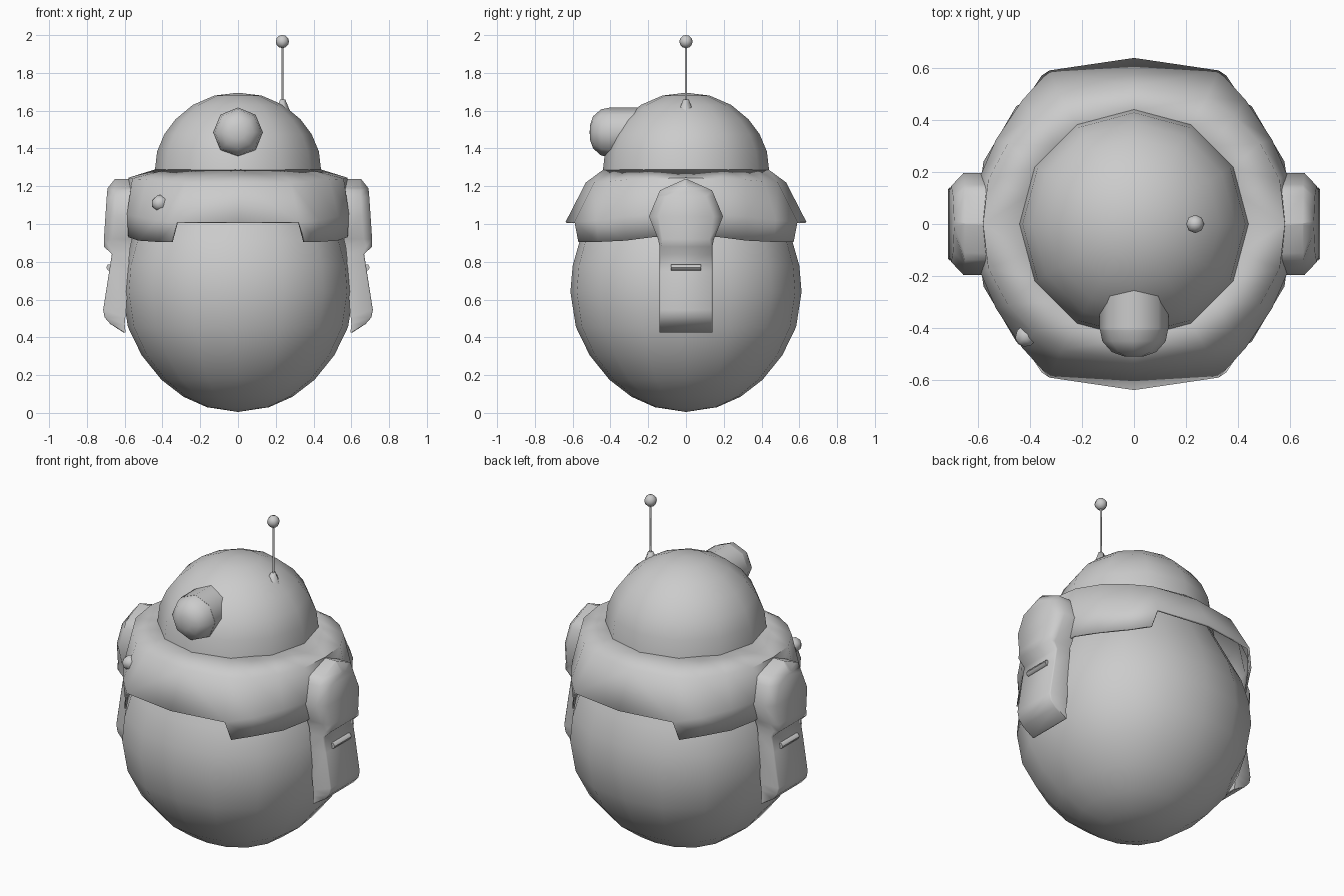
import bpy, bmesh, math

if "Cube" in bpy.data.objects:
    bpy.data.objects.remove(bpy.data.objects["Cube"])


def make(name, verts, faces, angle=40):
    me = bpy.data.meshes.new(name)
    me.from_pydata(verts, [], faces)
    bm = bmesh.new()
    bm.from_mesh(me)
    bmesh.ops.remove_doubles(bm, verts=bm.verts, dist=0.002)
    bmesh.ops.recalc_face_normals(bm, faces=bm.faces)
    bm.to_mesh(me)
    bm.free()
    ob = bpy.data.objects.new(name, me)
    bpy.context.collection.objects.link(ob)
    return finish(ob, angle)


def finish(ob, angle):
    bpy.ops.object.select_all(action='DESELECT')
    bpy.context.view_layer.objects.active = ob
    ob.select_set(True)
    bpy.ops.object.shade_smooth_by_angle(angle=math.radians(angle))
    return ob


def loft(name, rings, angle=40):
    """Join rings of equal length with quads and cap both ends."""
    n, last = len(rings[0]), (len(rings) - 1) * len(rings[0])
    verts = [v for ring in rings for v in ring]
    faces = [(k * n + i, k * n + (i + 1) % n, (k + 1) * n + (i + 1) % n, (k + 1) * n + i)
             for k in range(len(rings) - 1) for i in range(n)]
    faces += [tuple(range(n))[::-1], tuple(range(last, last + n))]
    return make(name, verts, faces, angle)


def lathe(name, profile, n, loc=(0, 0, 0), rot=(0, 0, 0), angle=50, square=0.0):
    """Revolve (radius, height) points around local z; square widens the diagonals."""
    steps = [2 * math.pi * i / n for i in range(n)]
    wide = [1 + square * math.sin(2 * a) ** 2 for a in steps]
    ob = loft(name, [[(r * w * math.cos(a), r * w * math.sin(a), z)
                      for a, w in zip(steps, wide)] for r, z in profile], angle)
    ob.location, ob.rotation_euler = loc, rot
    return ob


def mirror(ob, y=False):
    ob.modifiers.new("mirror", 'MIRROR').use_axis = (True, y, False)
    return ob


# Egg-shaped body, slightly squared in plan
lathe("body", [(0, 0.005), (0.164, 0.03), (0.288, 0.085), (0.405, 0.175), (0.51, 0.305),
               (0.583, 0.455), (0.612, 0.64), (0.60, 0.78), (0.56, 0.92), (0.47, 1.1),
               (0.39, 1.26), (0, 1.27)], 16, square=0.045)

# Domed head
lathe("head", [(0.442, 1.27), (0.428, 1.385), (0.39, 1.475), (0.33, 1.555),
               (0.24, 1.63), (0.125, 1.68), (0, 1.695)], 12)

# Flared collar: one quarter, columns run from the front centre round to the side
columns = [
    [(0, .435, 1.29), (0, .53, 1.22), (0, .638, 1.01)],
    [(.215, .375, 1.29), (.28, .485, 1.22), (.325, .59, 1.01), (.355, .57, .905)],
    [(.298, .298, 1.29), (.385, .415, 1.225), (.43, .475, 1.02), (.425, .465, .905)],
    [(.375, .215, 1.29), (.485, .31, 1.235), (.53, .325, 1.04), (.525, .32, .912)],
    [(.405, .11, 1.29), (.56, .17, 1.24), (.588, .19, 1.05), (.58, .18, .93)],
    [(.435, 0, 1.29), (.58, 0, 1.245), (.59, 0, 1.05), (.585, 0, .935)],
]
verts, index = [], {}
for c, col in enumerate(columns):
    for r, (x, y, z) in enumerate(col):
        index[r, c] = len(verts)
        verts.append((x, -y, z))
faces = [(index[r, c], index[r + 1, c], index[r + 1, c + 1], index[r, c + 1])
         for c in range(5) for r in range(3) if (r + 1, c) in index]
collar = mirror(make("collar", verts, faces, 60), y=True)
solid = collar.modifiers.new("thickness", 'SOLIDIFY')
solid.thickness, solid.offset = 0.012, -1

# Eye barrel and rounded lens
eye = dict(loc=(0, 0, 1.485), rot=(math.radians(90), 0, 0))
lathe("eye_barrel", [(0.132, 0.22), (0.132, 0.405)], 8, **eye)
lathe("eye_lens", [(0.132, 0.40), (0.122, 0.45), (0.085, 0.492), (0.04, 0.508), (0, 0.51)],
      8, **eye)

# Antenna
lathe("antenna_base", [(0.042, 1.595), (0.015, 1.66)], 5, (0.235, 0, 0), angle=80)
lathe("antenna_rod", [(0.006, 1.64), (0.006, 1.95)], 6, (0.235, 0, 0), angle=70)
ball = [(0.035 * math.sin(math.pi * i / 6), 1.966 - 0.035 * math.cos(math.pi * i / 6))
        for i in range(7)]
lathe("antenna_ball", ball, 8, (0.235, 0, 0))

# Small knob on the collar, pointing outwards
bpy.ops.mesh.primitive_uv_sphere_add(segments=6, ring_count=5, radius=0.047,
                                     location=(-0.412, -0.428, 1.11),
                                     rotation=(math.radians(90), 0, math.radians(-45)))
knob = bpy.context.object
knob.name = "collar_knob"
finish(knob, 60)

# Arms: shoulder disc running into the forearm, as sections from top to bottom
# (height, half width, inner x, edge x, outer face x, outer face half width)
sections = [
    (1.238, .004, .56, .648, .652, .003), (1.19, .112, .56, .65, .69, .008),
    (1.178, .138, .56, .65, .692, .03), (1.145, .152, .56, .65, .695, .105),
    (1.04, .196, .56, .655, .702, .146), (.92, .148, .56, .665, .71, .125),
    (.88, .140, .57, .68, .709, .132), (.84, .140, .575, .66, .668, .132),
    (.75, .140, .58, .675, .682, .134), (.545, .140, .592, .708, .714, .134),
    (.505, .140, .597, .70, .706, .134), (.47, .140, .60, .67, .675, .134),
    (.425, .140, .595, .60, .605, .134),
]
mirror(loft("arm", [[(xi, -w, z), (xi, w, z), (xe, w, z), (xf, fw, z), (xf, -fw, z),
                     (xe, -w, z)] for z, w, xi, xe, xf, fw in sections], 65))

# Raised strip on each arm
steps = [i * math.pi / 3 for i in range(6)]
mirror(loft("arm_strip", [[(0.68 + 0.018 * math.cos(a), y, 0.77 + 0.018 * math.sin(a))
                           for a in steps] for y in (-0.08, 0.08)], 60))
